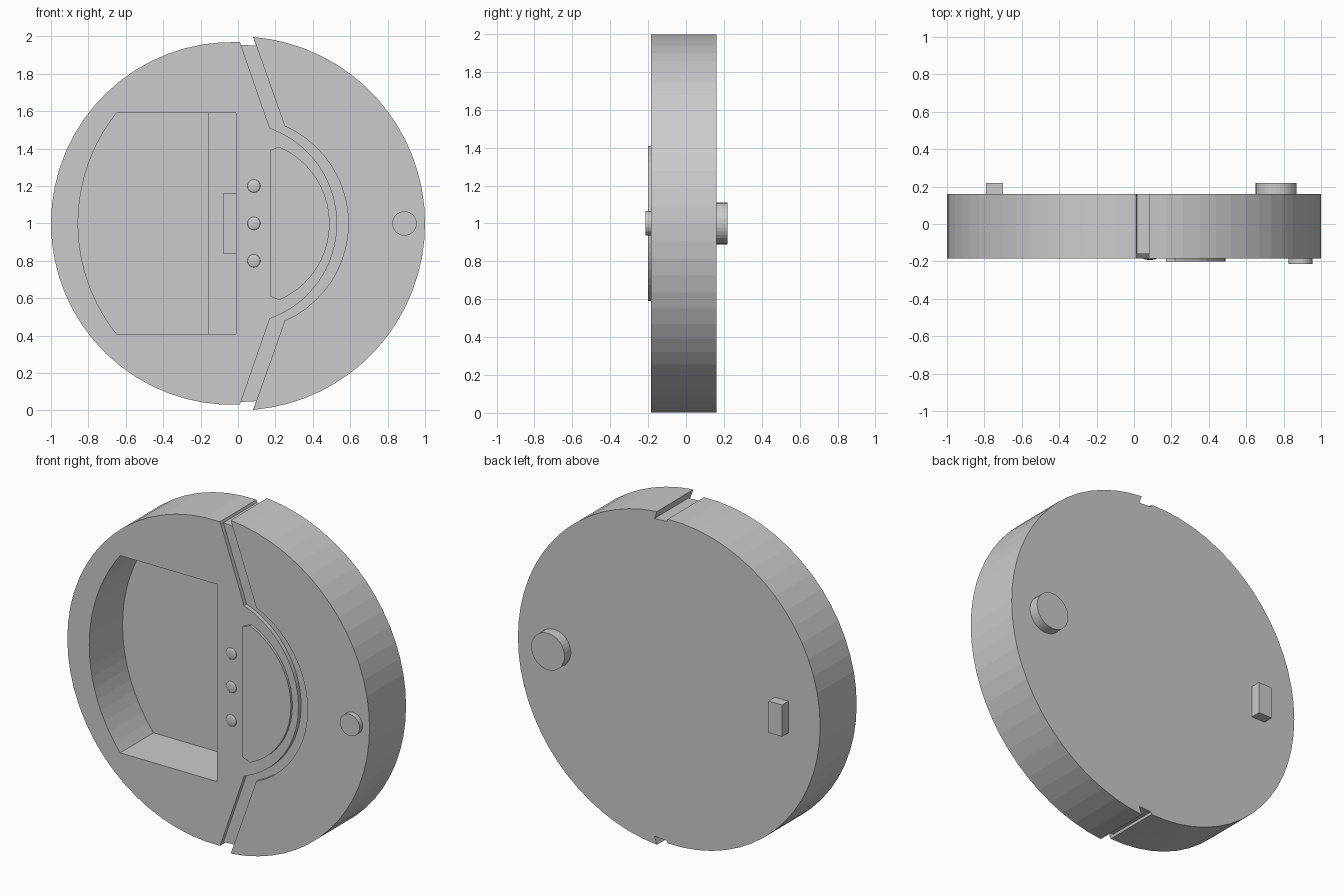
import bpy, bmesh, math
from mathutils import Matrix

if "Cube" in bpy.data.objects:
    bpy.data.objects.remove(bpy.data.objects["Cube"])

FRONT, BACK = -0.185, 0.16


def arc(cx, r, a0, a1, n):
    """Arc points in the XZ plane about (cx, 1), angles in degrees."""
    return [(cx + r * math.cos(math.radians(a0 + (a1 - a0) * i / n)),
             1 + r * math.sin(math.radians(a0 + (a1 - a0) * i / n))) for i in range(n + 1)]


def bulge(tip, x, h, n=20):
    """Arc rising from (x, 1-h) through (tip, 1) to (x, 1+h)."""
    c = (tip * tip - x * x - h * h) / (2 * (tip - x))
    r = abs(tip - c)
    a = math.degrees(math.atan2(h, abs(x - c)))
    return arc(c, r, -a, a, n) if tip > c else arc(c, r, 180 + a, 180 - a, n)


def prism(name, pts, y0, y1):
    """Extrude an XZ outline along y."""
    bm = bmesh.new()
    face = bm.faces.new([bm.verts.new((x, y0, z)) for x, z in pts])
    res = bmesh.ops.extrude_face_region(bm, geom=[face])
    for v in res["geom"]:
        if isinstance(v, bmesh.types.BMVert):
            v.co.y = y1
    bmesh.ops.recalc_face_normals(bm, faces=bm.faces)
    me = bpy.data.meshes.new(name)
    bm.to_mesh(me)
    bm.free()
    ob = bpy.data.objects.new(name, me)
    bpy.context.collection.objects.link(ob)
    return ob


def box(name, x0, x1, y0, y1, z0, z1):
    return prism(name, [(x0, z0), (x1, z0), (x1, z1), (x0, z1)], y0, y1)


def cut(ob, cutter):
    mod = ob.modifiers.new("cut", "BOOLEAN")
    mod.operation, mod.solver, mod.object = "DIFFERENCE", "EXACT", cutter
    bpy.context.view_layer.objects.active = ob
    bpy.ops.object.modifier_apply(modifier=mod.name)
    bpy.data.objects.remove(cutter)


# Round body: smaller left disc, larger right disc, lowered notch between
left_a = math.degrees(math.acos(0.04 / 0.97))
right_a = math.degrees(math.acos(0.08))
outline = (arc(-0.03, 0.97, left_a, 360 - left_a, 32)
           + [(0.015, 0.045), (0.097, 0.05)]
           + arc(0, 1, -right_a, right_a, 32)
           + [(0.097, 1.95), (0.015, 1.955)])
body = prism("body", outline, FRONT, BACK)

# Seam groove across the front
inner = [(-0.007, -0.02)] + bulge(0.53, 0.17, 0.51) + [(-0.007, 2.02)]
outer = [(0.073, -0.02)] + bulge(0.59, 0.25, 0.52) + [(0.073, 2.02)]
cut(body, prism("groove_cutter", outer + inner[::-1], -0.4, -0.16))

# Deep pocket with a curved left wall
pocket = bulge(-0.855, -0.65, 0.59) + [(-0.01, 1.59), (-0.01, 0.41)]
cut(body, prism("pocket_cutter", pocket, -0.4, 0.13))

# Pocket ledge and catch
box("pocket_ledge", -0.16, -0.01, 0.08, 0.135, 0.41, 1.59)
box("pocket_catch", -0.08, -0.005, 0.03, 0.085, 0.84, 1.16)

# Raised half-round panel
prism("half_round_panel", bulge(0.49, 0.22, 0.41) + [(0.17, 1.39), (0.17, 0.61)], -0.2, FRONT + 0.005)

# Front button and back knob
prism("front_button", arc(0.89, 0.065, 0, 348.75, 31), -0.215, FRONT + 0.005)
prism("back_knob", arc(0.76, 0.11, 0, 348.75, 31), BACK - 0.005, 0.22)

# Back block
box("back_block", -0.79, -0.70, BACK - 0.005, 0.22, 0.905, 1.095)

# Three small domes beside the pocket
for i in range(3):
    bm = bmesh.new()
    bmesh.ops.create_uvsphere(bm, u_segments=16, v_segments=8, radius=0.035,
                              matrix=Matrix.Translation((0.085, FRONT, 0.8 + 0.2 * i)) @ Matrix.Diagonal((1, 0.2, 1, 1)))
    me = bpy.data.meshes.new("dome")
    bm.to_mesh(me)
    bm.free()
    me.shade_smooth()
    bpy.context.collection.objects.link(bpy.data.objects.new(f"dome_{i + 1}", me))
